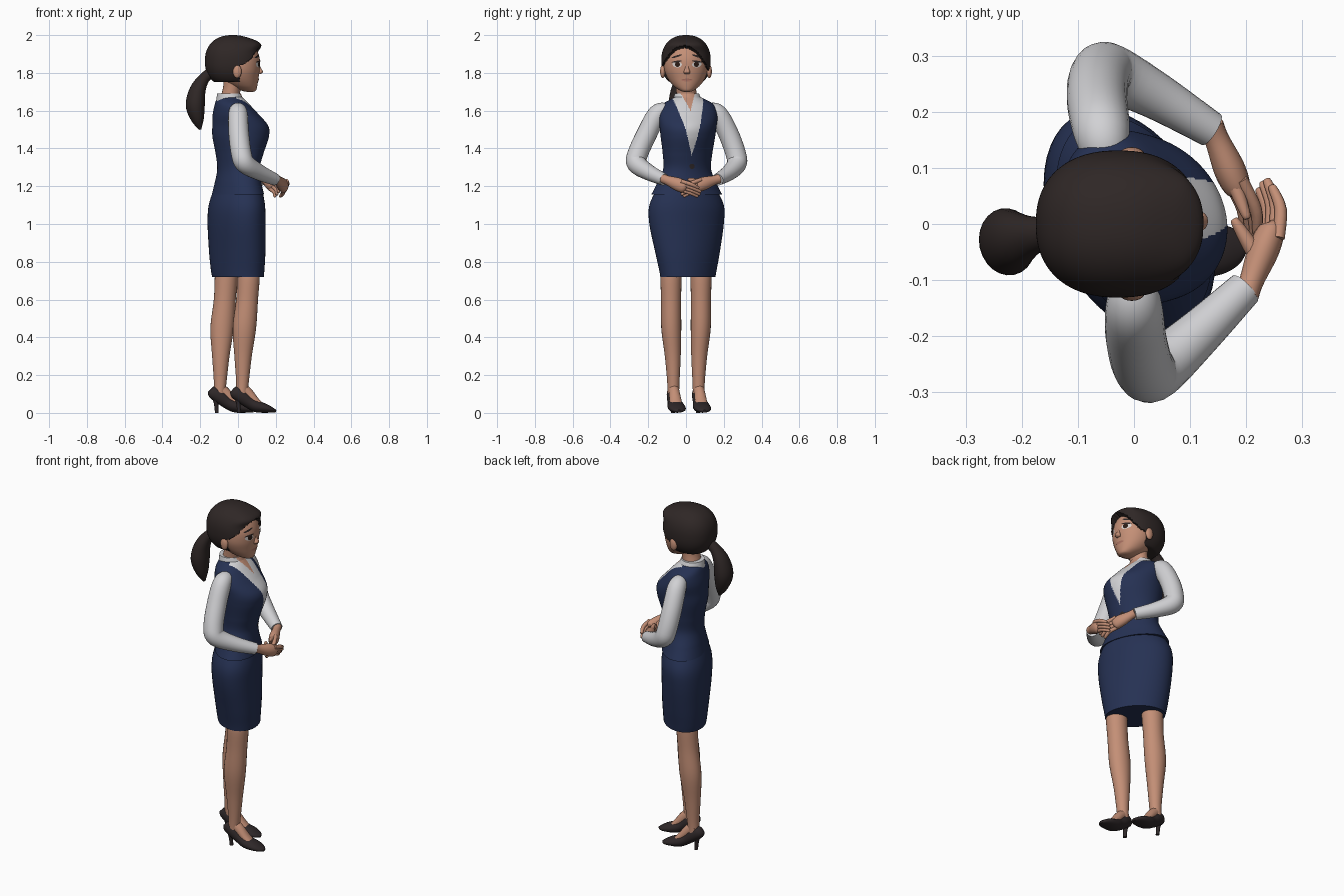
import bpy, bmesh, math
from mathutils import Vector
from mathutils.bvhtree import BVHTree

if "Cube" in bpy.data.objects:
    bpy.data.objects.remove(bpy.data.objects["Cube"])


def material(name, r, g, b):
    m = bpy.data.materials.new(name)
    m.diffuse_color = (r, g, b, 1)
    m.use_nodes = True
    m.node_tree.nodes["Principled BSDF"].inputs["Base Color"].default_value = m.diffuse_color
    return m


NAVY = material("navy cloth", 0.019, 0.031, 0.087)
WHITE = material("white shirt", 0.64, 0.64, 0.66)
SKIN = material("skin", 0.55, 0.275, 0.182)
HAIR = material("dark brown hair", 0.028, 0.020, 0.019)
SHOE = material("dark shoe", 0.028, 0.021, 0.022)
EYE = material("eye white", 0.70, 0.66, 0.64)
IRIS = material("dark iris", 0.025, 0.012, 0.008)
LIP = material("lips", 0.43, 0.18, 0.13)


def finish(name, bm, *mats):
    bmesh.ops.recalc_face_normals(bm, faces=bm.faces)
    me = bpy.data.meshes.new(name)
    bm.to_mesh(me)
    bm.free()
    for m in mats:
        me.materials.append(m)
    ob = bpy.data.objects.new(name, me)
    bpy.context.collection.objects.link(ob)
    return ob


def spline(rows, steps):
    """Catmull-Rom through rows of numbers."""
    out = []
    for i in range(len(rows) - 1):
        p0, p1, p2, p3 = rows[max(i - 1, 0)], rows[i], rows[i + 1], rows[min(i + 2, len(rows) - 1)]
        for k in range(steps):
            t = k / steps
            out.append(tuple(0.5 * (2 * b + (c - a) * t + (2 * a - 5 * b + 4 * c - d) * t * t
                                    + (3 * b - a - 3 * c + d) * t ** 3)
                             for a, b, c, d in zip(p0, p1, p2, p3)))
    return out + [tuple(rows[-1])]


def loft(name, rows, *mats, flat=False, sides=24, steps=5):
    """Skin over oval sections (x, y, z, a, b): across the path, or level if flat.
    A sixth number on level sections skews the oval towards (-x, +y)."""
    rows = spline(rows, steps)
    pts = [Vector(r[:3]) for r in rows]
    bm = bmesh.new()
    rings, u = [], None
    for i, r in enumerate(rows):
        a, b = max(r[3], .001), max(r[4], .001)
        if flat:
            m = (r[5] if len(r) > 5 else 0) / a
            ua, vb = Vector((a, -m, 0)), Vector((0, math.sqrt(b * b - m * m), 0))
        else:
            t = (pts[min(i + 1, len(pts) - 1)] - pts[max(i - 1, 0)]).normalized()
            u = t.cross(Vector((0, 0, 1))) if u is None else u - t * u.dot(t)
            u.normalize()
            ua, vb = u * a, u.cross(t) * b
        angles = [2 * math.pi * k / sides for k in range(sides)]
        rings.append([bm.verts.new(pts[i] + ua * math.cos(g) + vb * math.sin(g)) for g in angles])
    for a, b in zip(rings, rings[1:]):
        for k in range(sides):
            n = (k + 1) % sides
            bm.faces.new((a[k], a[n], b[n], b[k]))
    bm.faces.new(rings[0])
    bm.faces.new(rings[-1])
    return finish(name, bm, *mats)


def patch(name, target, y, z, w, h, mat, tilt=0.0, lift=0.003):
    """Thin elliptical plate laid on the front (+x) of a target."""
    me = target.data
    tree = BVHTree.FromPolygons([v.co for v in me.vertices], [p.vertices[:] for p in me.polygons])
    bm = bmesh.new()
    bmesh.ops.create_circle(bm, cap_ends=True, cap_tris=True, segments=24, radius=1)
    c, s = math.cos(tilt), math.sin(tilt)
    for v in bm.verts:
        a, b = v.co.x * w, v.co.y * h
        yy, zz = y + a * c - b * s, z + a * s + b * c
        hit = tree.ray_cast(Vector((1, yy, zz)), Vector((-1, 0, 0)))[0]
        v.co = (hit.x + lift if hit else 0.08, yy, zz)
    ob = finish(name, bm, mat)
    if ob.data.polygons[0].normal.x < 0:
        ob.data.flip_normals()
    return ob


# Skirt and vest, hips twisted towards +y
loft("skirt", [(0, .01, .72, .137, .146, .0067), (-.002, .01, .76, .142, .153, .0074),
               (-.004, .008, .85, .149, .171, .0088), (-.008, .003, 1.0, .153, .197, .0105),
               (-.006, .003, 1.1, .149, .197, .010), (0, .003, 1.19, .126, .155, .006)],
     NAVY, flat=True, sides=48)
vest = loft("vest", [(0, .004, 1.155, .139, .188, .009), (0, .004, 1.215, .124, .158, .006),
                     (.002, .006, 1.29, .112, .127, .003), (.008, .008, 1.37, .126, .131, .003),
                     (.014, .01, 1.46, .149, .144, .003), (.012, .011, 1.52, .148, .151, .003),
                     (-.012, .011, 1.58, .122, .156, .003), (-.03, .011, 1.63, .094, .139, .002),
                     (-.04, .01, 1.66, .074, .092, .001), (-.042, .008, 1.675, .06, .062, 0)],
            NAVY, WHITE, SKIN, flat=True, sides=220, steps=17)
collar = loft("collar", [(-.033, .01, 1.62, .084, .088), (-.042, .008, 1.655, .073, .076),
                         (-.048, .004, 1.692, .062, .064)],
              NAVY, WHITE, SKIN, flat=True, sides=120, steps=12)
TURN = math.radians(9)
for ob, base in ((vest, 0), (collar, 1)):
    for f in ob.data.polygons:
        c = f.center
        front = c.x * math.cos(TURN) + c.y * math.sin(TURN)
        across = abs(-c.x * math.sin(TURN) + (c.y - .01) * math.cos(TURN))
        f.material_index = base
        if front > -.02 and across < (c.z - 1.36) * .27:
            f.material_index = 1
        if front > -.03 and across < (c.z - 1.60) * .42:
            f.material_index = 2
patch("vest_button", vest, .032, 1.305, .014, .014, SHOE)

# Sleeves
loft("right_sleeve", [(0, -.10, 1.6, .04, .04), (0, -.150, 1.583, .051, .051), (.004, -.206, 1.48, .054, .054),
                      (.018, -.256, 1.37, .054, .054), (.04, -.260, 1.318, .052, .052),
                      (.115, -.195, 1.272, .042, .042), (.198, -.115, 1.235, .032, .032)], WHITE)
loft("left_sleeve", [(-.05, .12, 1.6, .04, .04), (-.058, .168, 1.583, .051, .051), (-.066, .224, 1.48, .054, .054),
                     (-.06, .264, 1.37, .054, .054), (-.04, .268, 1.318, .052, .052),
                     (.04, .228, 1.272, .042, .042), (.138, .168, 1.235, .032, .032)], WHITE)


# Clasped hands: palm, four fingers and a thumb each
def hand(side, wrist, knuckle, tip, thumb):
    w, k, t = Vector(wrist), Vector(knuckle), Vector(tip)
    back = w + (w - k) * .3
    loft(side + "_palm", [(*back, .023, .025), (*w, .022, .025), (*w.lerp(k, .6), .028, .035),
                          (*k, .024, .034), (*k.lerp(t, .12), .012, .02)], SKIN, sides=16)
    for i in range(4):
        off = Vector((.5, 0, 1)) * (.029 - .0195 * i)
        end = t + off * .8 - (t - k) * (.12 * abs(i - 1.3))
        mid = k.lerp(end, .5) + off * .4 + Vector((.01, 0, .004))
        loft(f"{side}_finger_{i + 1}", [(*(k + off * .8 - (t - k) * .15), .0115, .0115), (*mid, .011, .011),
                                        (*end, .008, .008), (*(end + (end - mid) * .1), .002, .002)],
             SKIN, sides=10, steps=4)
    th = Vector(thumb)
    m = w.lerp(k, .4)
    loft(side + "_thumb", [(*m, .016, .016), (*m.lerp(th, .55), .013, .013), (*th, .008, .008),
                           (*(th + (th - m) * .06), .002, .002)], SKIN, sides=10, steps=4)


hand("right", (.210, -.10, 1.232), (.244, -.012, 1.198), (.234, .078, 1.163), (.18, .005, 1.222))
hand("left", (.148, .15, 1.232), (.184, .065, 1.205), (.212, -.03, 1.162), (.2, .015, 1.235))

# Legs, feet and heeled shoes; the +y leg stands further back, toes turned to +y
for side, s, dx in (("right", -1, 0), ("left", 1, -.118)):
    def at(x, y, z, a, b):
        return (x + dx, s * y, z, a, b)

    def foot(x, z, a, b):
        return (x + dx, s * .067 + .17 * (x - .02), z, a, b)
    loft(side + "_leg", [at(.02, .067, .09, .03, .03), at(.024, .067, .17, .034, .033),
                         at(.027, .07, .3, .046, .042), at(.034, .078, .45, .062, .053),
                         at(.048, .079, .6, .058, .053), at(.055, .079, .72, .060, .056),
                         at(.052, .075, .76, .055, .05)], SKIN, flat=True)
    loft(side + "_foot", [foot(.01, .14, .028, .03), foot(.05, .105, .029, .03),
                          foot(.09, .065, .032, .022), foot(.13, .035, .03, .012)], SKIN, sides=16)
    loft(side + "_shoe", [foot(-.026, .125, .012, .022), foot(-.012, .112, .028, .036),
                          foot(.02, .088, .035, .038), foot(.06, .056, .037, .033),
                          foot(.10, .035, .045, .032), foot(.15, .023, .045, .023),
                          foot(.183, .014, .032, .013), foot(.2, .009, .01, .007)], SHOE, sides=20)
    loft(side + "_heel", [foot(.006, 0, .01, .011), foot(.002, .05, .012, .013),
                          foot(-.002, .1, .024, .026)], SHOE, flat=True, sides=14)

# Neck and head
loft("neck", [(-.045, .005, 1.6, .058, .06), (-.042, .003, 1.67, .05, .054), (-.03, 0, 1.73, .048, .054),
              (-.025, 0, 1.79, .055, .06)], SKIN, flat=True)
head = loft("head", [(.063, .004, 1.700, .018, .018), (.055, .004, 1.707, .04, .036), (.03, .003, 1.73, .072, .068),
                     (.01, .002, 1.77, .098, .098), (.002, 0, 1.82, .113, .115), (-.008, 0, 1.88, .122, .117),
                     (-.02, 0, 1.94, .108, .1), (-.02, 0, 1.975, .06, .06)],
            SKIN, flat=True, sides=48, steps=6)
loft("nose", [(.106, .005, 1.85, .006, .007), (.113, .005, 1.825, .009, .010), (.118, .005, 1.806, .014, .017),
              (.112, .005, 1.795, .01, .014)], SKIN, flat=True, sides=16)


def ball(name, loc, size, mat):
    bm = bmesh.new()
    bmesh.ops.create_uvsphere(bm, u_segments=20, v_segments=12, radius=1)
    for v in bm.verts:
        v.co = Vector(loc) + Vector(a * b for a, b in zip(v.co, size))
    return finish(name, bm, mat)


# Face details and ears
for side, s in (("right", -1), ("left", 1)):
    y = .005 + s * .052
    patch(side + "_eye", head, y, 1.845, .025, .016, EYE, s * .1)
    patch(side + "_iris", head, y - s * .002, 1.845, .013, .014, IRIS, 0, .005)
    patch(side + "_lash", head, y + s * .002, 1.860, .027, .0045, HAIR, -s * .15, .006)
    patch(side + "_brow", head, y + s * .002, 1.888, .029, .005, HAIR, -s * .3, .004)
    ball(side + "_ear", (-.004, s * .123, 1.808), (.023, .014, .036), SKIN)
patch("lips", head, .005, 1.762, .03, .0075, LIP)

# Hair cap: rounded shell, sunk under the skin below the hairline
bm = bmesh.new()
bmesh.ops.create_uvsphere(bm, u_segments=96, v_segments=64, radius=1)
mid = Vector((-.028, 0, 1.862))
for v in bm.verts:
    d = v.co
    q = sum(abs(c) ** 2.3 for c in d) ** (-1 / 2.3)
    co = mid + Vector((d.x * .147, d.y * .131, d.z * .138)) * q
    line = 1.942 - 8 * (co.y + .01) ** 2
    if co.x > .012 and co.z < line:
        co = mid + (co - mid) * .76
    elif co.x > 0:
        co.x += .03 * math.exp(-((co.z - 1.955) / .03) ** 2) * min(co.x / .06, 1)
    co.z = max(co.z, 1.752)
    v.co = co
finish("hair_cap", bm, HAIR)
loft("ponytail", [(-.14, -.012, 1.805, .025, .028), (-.18, -.02, 1.77, .034, .03), (-.213, -.028, 1.71, .052, .042),
                  (-.226, -.032, 1.63, .06, .05), (-.214, -.032, 1.555, .042, .034), (-.2, -.03, 1.5, .008, .006)],
     HAIR)

# Smooth shading with crisp hems
bpy.ops.object.select_all(action='SELECT')
bpy.context.view_layer.objects.active = head
bpy.ops.object.shade_smooth_by_angle(angle=math.radians(50))
